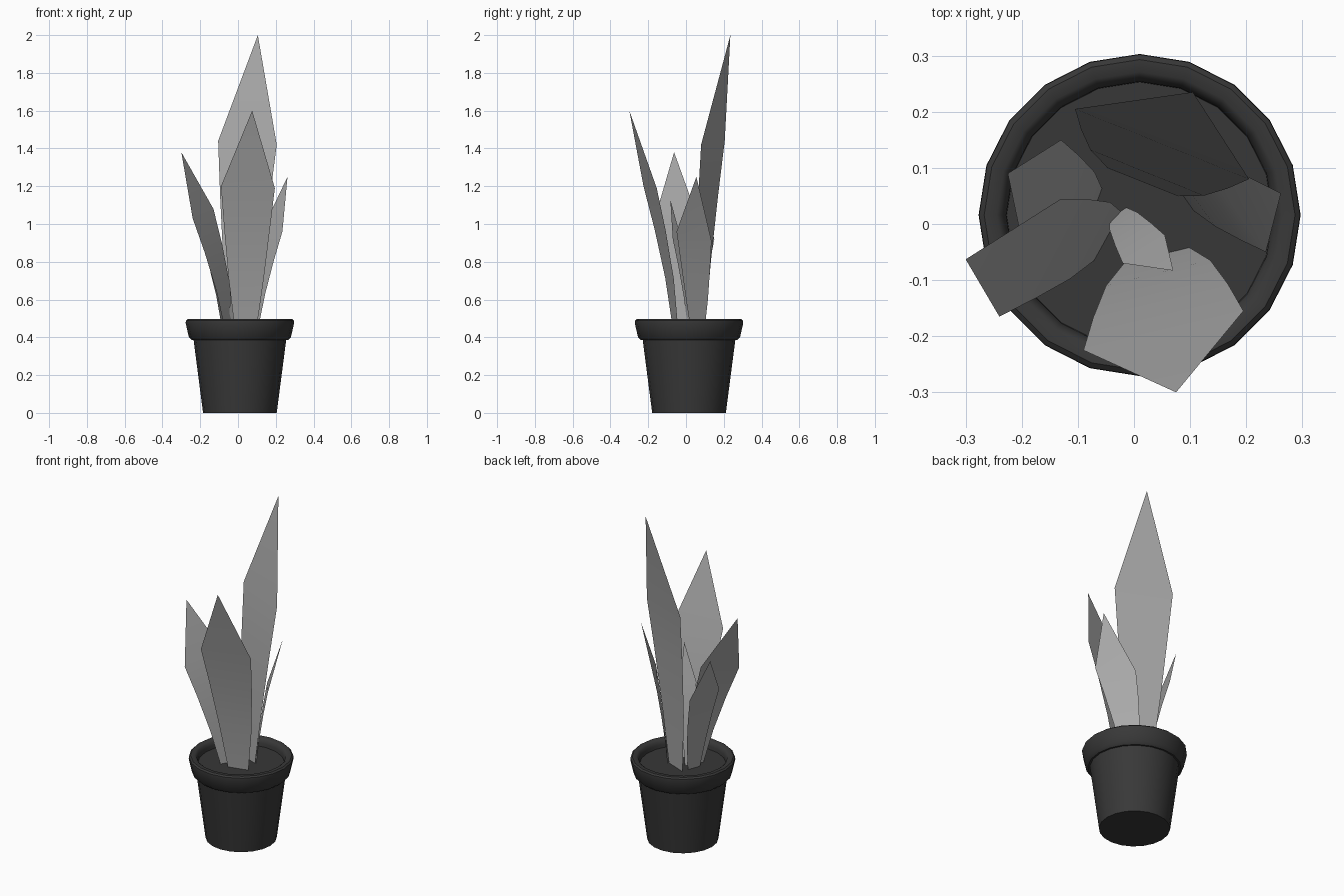
import bpy
import bmesh
import math
from mathutils import Vector

cube = bpy.data.objects.get("Cube")
if cube:
    bpy.data.objects.remove(cube, do_unlink=True)

SIDES = 20
POT_CENTRE = Vector((0.01, 0.016, 0))
SOIL_Z = 0.45


def material(name, colour):
    mat = bpy.data.materials.new(name)
    mat.use_nodes = True
    mat.diffuse_color = (*colour, 1)
    mat.node_tree.nodes["Principled BSDF"].inputs["Base Color"].default_value = (*colour, 1)
    return mat


def finish(name, bm, mat, angle):
    mesh = bpy.data.meshes.new(name)
    bm.to_mesh(mesh)
    bm.free()
    mesh.materials.append(mat)
    obj = bpy.data.objects.new(name, mesh)
    bpy.context.collection.objects.link(obj)
    bpy.ops.object.select_all(action="DESELECT")
    obj.select_set(True)
    bpy.context.view_layer.objects.active = obj
    bpy.ops.object.shade_smooth_by_angle(angle=math.radians(angle))
    return obj


def lathe(name, profile, mat, cap_first=False, cap_last=False):
    """Turn a (radius, height) profile around the pot axis."""
    bm = bmesh.new()
    rings = []
    for radius, z in profile:
        ring = []
        for i in range(SIDES):
            a = math.tau * i / SIDES
            offset = Vector((radius * math.cos(a), radius * math.sin(a), z))
            ring.append(bm.verts.new(POT_CENTRE + offset))
        rings.append(ring)
    for low, high in zip(rings, rings[1:]):
        for i in range(SIDES):
            j = (i + 1) % SIDES
            bm.faces.new((low[i], low[j], high[j], high[i]))
    if cap_first:
        bm.faces.new(rings[0][::-1])
    if cap_last:
        bm.faces.new(rings[-1])
    return finish(name, bm, mat, 40)


def leaf(name, base, left, right, tip, mat):
    """Blade that bends outward and widens from its base, then closes to a point."""
    bm = bmesh.new()
    left, right = Vector(left), Vector(right)
    base = Vector((*base, SOIL_Z - 0.01))
    middle = (left + right) / 2
    half = (right - left) / 2
    rows = []
    for t in (0, 0.36, 0.7, 1):
        centre = base.lerp(middle, t ** 1.4)
        centre.z = base.z + (middle.z - base.z) * t
        side = half * (0.4 + 0.6 * t ** 0.85)
        rows.append([bm.verts.new(centre - side), bm.verts.new(centre + side)])
    for low, high in zip(rows, rows[1:]):
        bm.faces.new((low[0], low[1], high[1], high[0]))
    bm.faces.new((*rows[-1], bm.verts.new(tip)))
    return finish(name, bm, mat, 60)


pot_grey = material("dark pot grey", (0.04, 0.04, 0.04))
soil_grey = material("soil grey", (0.038, 0.038, 0.038))
leaf_grey = material("leaf grey", (0.4, 0.4, 0.4))

# Tapered pot with an overhanging rounded rim
lathe("pot", [
    (0.195, 0), (0.245, 0.385), (0.255, 0.385), (0.27, 0.4),
    (0.287, 0.475), (0.286, 0.488), (0.277, 0.496), (0.255, 0.496),
    (0.245, 0.488), (0.238, 0.47), (0.236, 0.43),
], pot_grey, cap_first=True)

# Soil disc inside the pot
lathe("soil", [(0.238, SOIL_Z - 0.02), (0.237, SOIL_Z)], soil_grey, cap_last=True)

# Leaves: base centre, the two widest corners, tip
leaf("back_tall_leaf", (0.015, 0.075), (-0.105, 0.205, 1.44), (0.205, 0.08, 1.42),
     (0.105, 0.235, 2), leaf_grey)
leaf("front_leaf", (0.04, -0.055), (-0.09, -0.225, 1.2), (0.195, -0.155, 1.19),
     (0.075, -0.3, 1.6), leaf_grey)
leaf("left_leaf", (0.08, 0.06), (0.235, -0.05, 0.96), (0.1, 0.135, 0.91),
     (0.262, 0.055, 1.25), leaf_grey)
leaf("right_leaf", (-0.045, -0.02), (-0.24, -0.165, 1.03), (-0.13, 0.045, 1.08),
     (-0.3, -0.063, 1.38), leaf_grey)
leaf("back_right_leaf", (-0.07, 0.025), (-0.2, -0.03, 0.94), (-0.13, 0.15, 0.92),
     (-0.225, 0.09, 1.16), leaf_grey)
leaf("middle_leaf", (-0.03, 0.02), (-0.02, -0.07, 0.92), (0.055, -0.02, 0.9),
     (0.07, -0.083, 1.13), leaf_grey)
